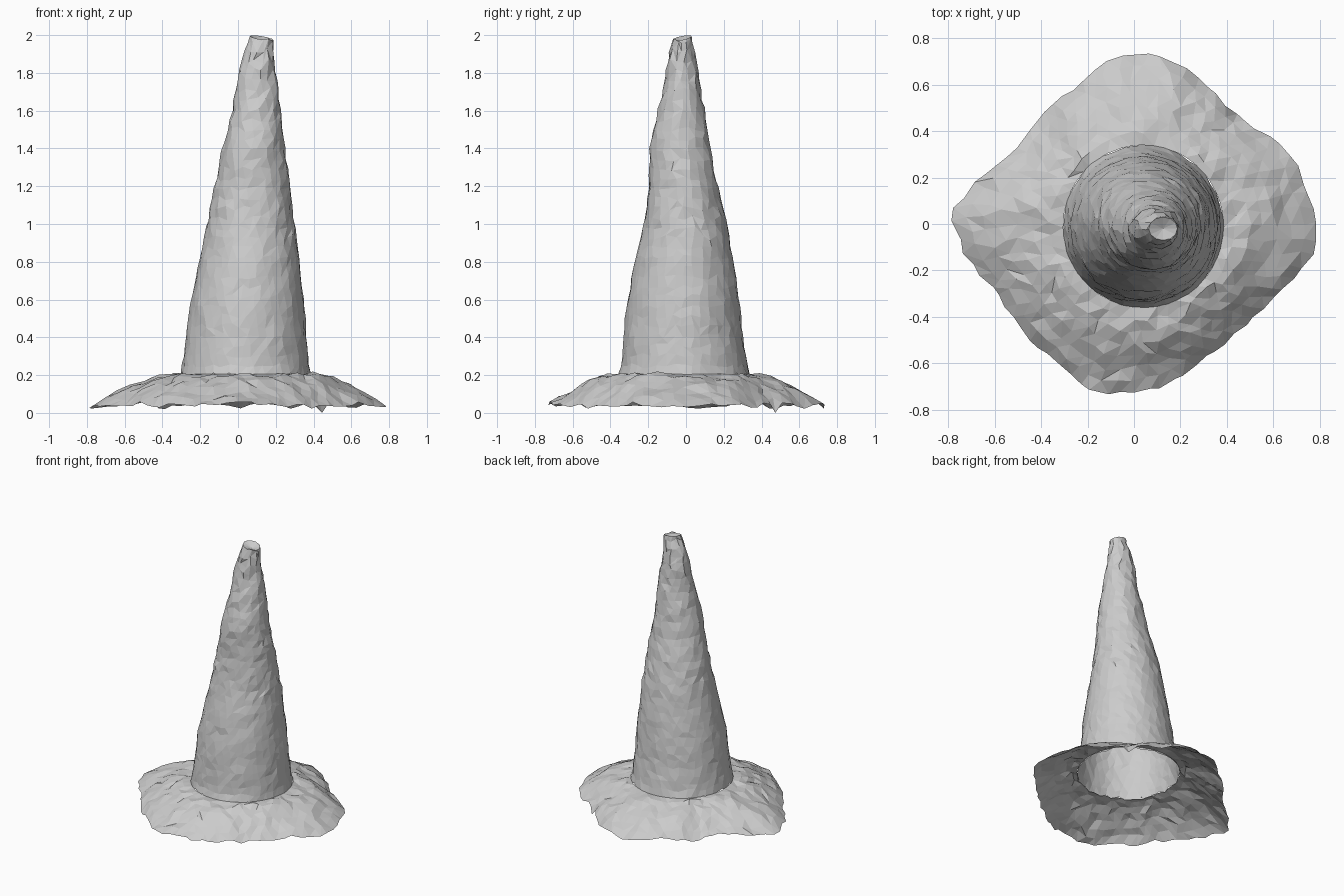
import bpy, bmesh, math, random
from mathutils import Vector, noise

if "Cube" in bpy.data.objects:
    bpy.data.objects.remove(bpy.data.objects["Cube"])

random.seed(7)
SEG = 48

# Cone profile: height, centre x, centre y, radius x, radius y
CONE = [(0.20, 0.04, -0.01, 0.345, 0.350), (0.25, 0.04, -0.01, 0.335, 0.335),
        (0.40, 0.045, -0.015, 0.320, 0.315), (0.60, 0.05, -0.015, 0.298, 0.295),
        (0.80, 0.06, -0.01, 0.265, 0.262), (1.00, 0.067, -0.003, 0.232, 0.220),
        (1.20, 0.075, -0.012, 0.198, 0.185), (1.40, 0.085, -0.032, 0.165, 0.160),
        (1.60, 0.097, -0.025, 0.128, 0.122), (1.80, 0.10, -0.02, 0.100, 0.085),
        (1.90, 0.11, -0.02, 0.080, 0.070), (1.985, 0.125, -0.02, 0.062, 0.050)]

# Worn diamond outline of the base: angle in degrees, radius
RIM = [(-5, .80), (8, .76), (22, .74), (38, .67), (50, .64), (65, .68), (80, .74),
       (98, .73), (113, .64), (135, .60), (150, .61), (163, .69), (177, .79),
       (193, .73), (205, .66), (218, .66), (232, .67), (250, .71), (257, .75),
       (270, .72), (280, .71), (297, .65), (315, .64), (332, .68), (345, .75), (355, .80)]


def lookup(table, key):
    """Linear interpolation of table rows by their first column."""
    for a, b in zip(table, table[1:]):
        if key <= b[0]:
            t = (key - a[0]) / (b[0] - a[0])
            return [p + (q - p) * t for p, q in zip(a[1:], b[1:])]
    return table[-1][1:]


def cone_point(angle, z):
    cx, cy, rx, ry = lookup(CONE, z)
    return Vector((cx + rx * math.cos(angle), cy + ry * math.sin(angle), z))


def skin(name, rings, cap=False):
    """Join rings of points into a flat-shaded, irregular triangle shell."""
    bm = bmesh.new()
    loops = [[bm.verts.new(p) for p in ring] for ring in rings]
    for lo, hi in zip(loops, loops[1:]):
        n, m = len(lo), len(hi)
        i = j = 0
        while i < n or j < m:
            if j >= m or (i < n and (i + 1) / n <= (j + 1) / m + random.uniform(-.001, .001)):
                bm.faces.new((lo[i % n], lo[(i + 1) % n], hi[j % m]))
                i += 1
            else:
                bm.faces.new((lo[i % n], hi[(j + 1) % m], hi[j % m]))
                j += 1
    if cap:
        top = loops[-1]
        mid = sum((v.co for v in top), Vector()) / len(top)
        centre = bm.verts.new(mid - Vector((0, 0, 0.02)))
        for i, v in enumerate(top):
            bm.faces.new((v, top[(i + 1) % len(top)], centre))
    mesh = bpy.data.meshes.new(name)
    bm.to_mesh(mesh)
    bm.free()
    obj = bpy.data.objects.new(name, mesh)
    bpy.context.collection.objects.link(obj)
    return obj


# Battered hollow cone, rougher towards the top
rings = []
z = 0.20
while z < 1.985:
    count = max(14, round(lookup(CONE, z)[2] * 130))
    rough = 0.005 if z < 0.9 else 0.009
    ring = []
    for i in range(count):
        a = math.tau * (i + random.uniform(-.25, .25)) / count
        p = cone_point(a, min(1.985, max(0.19, z + random.uniform(-.014, .014))))
        out = Vector((math.cos(a), math.sin(a), 0))
        p += out * (rough * noise.noise(p * 9) + random.uniform(-rough, rough) * 0.6)
        ring.append(p)
    rings.append(ring)
    z += 0.052
rings.append([cone_point(math.tau * i / 12, 1.985)
              + Vector((0, 0, 0.014 * math.cos(math.tau * i / 12 - 2.4)))
              for i in range(12)])
skin("cone_body", rings, cap=True)

# Sagging base sheet with a crumpled surface and ragged rim
rings = []
STEPS = 7
for k in range(STEPS + 1):
    t = k / STEPS
    count = round(44 + 32 * t)
    ring = []
    for i in range(count):
        a = math.tau * (i + random.uniform(-.25, .25)) / count
        inner = cone_point(a, 0.20)
        deg = math.degrees(a) % 360
        r = lookup(RIM, deg - 360 if deg > 355 else deg)[0]
        rim = Vector((math.cos(a), math.sin(a), 0)) * r
        s = t if k == 0 else t + random.uniform(-.03, .02)
        p = inner.lerp(rim, s)
        p.z = 0.205 - 0.165 * max(s, 0) ** 1.7
        if k:
            p.z += 0.022 * noise.noise(p * 6) + random.uniform(-.010, .010)
        p.z = max(p.z, 0.012)
        ring.append(p)
    rings.append(ring)
rings[-1][10].z = 0.0
skin("base_sheet", rings[::-1])
